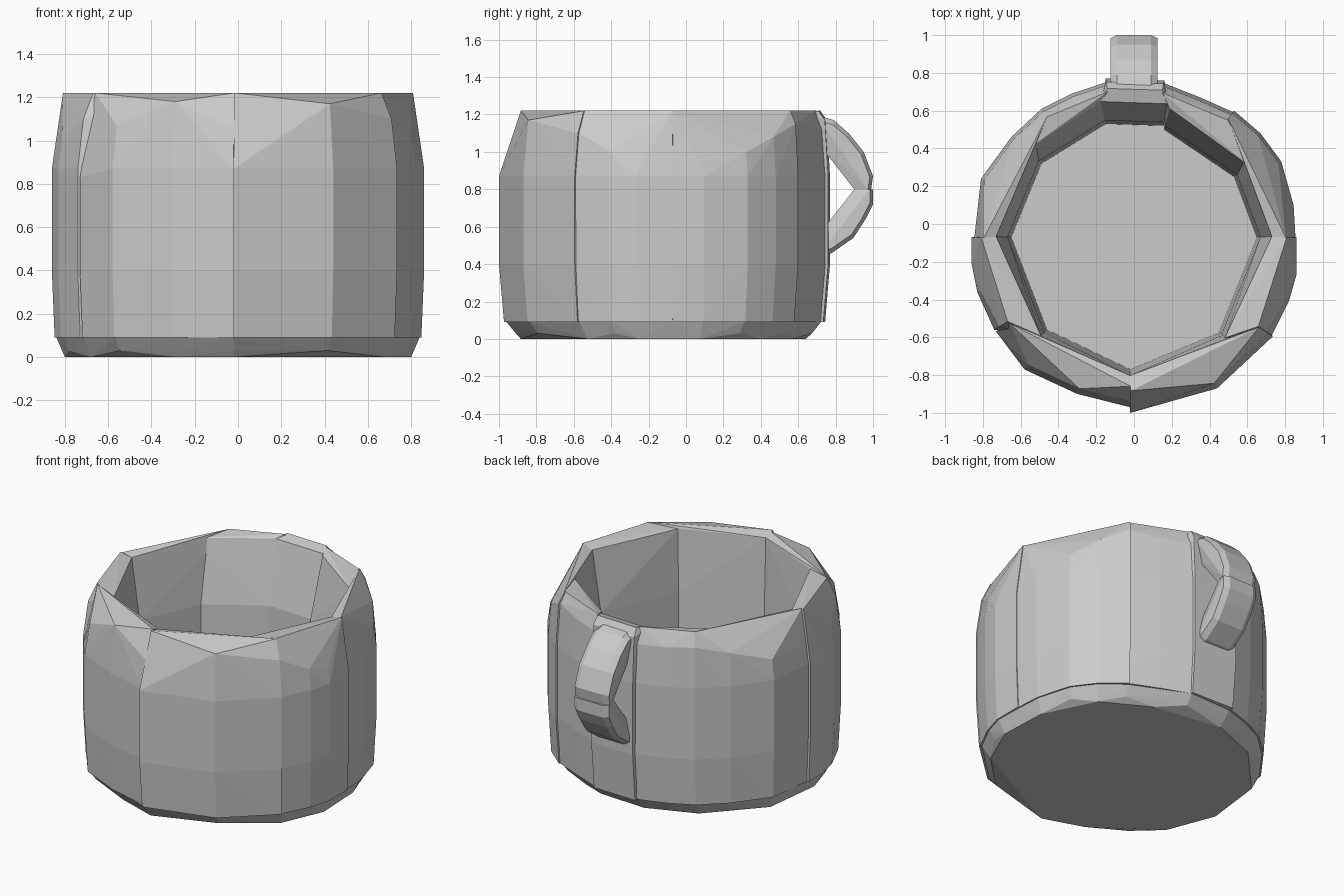
import bpy, bmesh

CY = -0.1  # cup axis position in y


def hull(name, pts):
    """Convex solid around a set of points."""
    bm = bmesh.new()
    for p in pts:
        bm.verts.new(p)
    res = bmesh.ops.convex_hull(bm, input=bm.verts[:])
    loose = {e for k in ("geom_interior", "geom_unused") for e in res[k]
             if isinstance(e, bmesh.types.BMVert)}
    bmesh.ops.delete(bm, geom=list(loose), context='VERTS')
    bmesh.ops.recalc_face_normals(bm, faces=bm.faces[:])
    me = bpy.data.meshes.new(name)
    bm.to_mesh(me)
    bm.free()
    ob = bpy.data.objects.new(name, me)
    bpy.context.collection.objects.link(ob)
    return ob


def scaled(x, y, f, z, fy=None):
    return (x * f, CY + (y - CY) * (fy or f), z)


# Wall staves: outer plan points with shoulder height, then inner seam points
staves = [
    ([(-0.02, -1.0, 0.95), (0.44, -0.87, 1.17), (0.735, -0.595, 1.1)],
     [(-0.02, -0.77), (0.44, -0.58)]),
    ([(0.73, -0.59, 1.1), (0.82, -0.41, 1.0), (0.86, -0.27, 0.95), (0.86, -0.07, 0.95)],
     [(0.45, -0.57), (0.65, -0.07)]),
    ([(0.855, -0.07, 0.95), (0.845, 0.1, 0.95), (0.78, 0.33, 1.0), (0.67, 0.48, 1.08),
      (0.53, 0.6, 1.15)], [(0.65, -0.07), (0.53, 0.25)]),
    ([(0.53, 0.59, 1.15), (0.35, 0.67, 1.12), (0.16, 0.745, 1.12)],
     [(0.53, 0.25), (0.16, 0.5)]),
    ([(0.16, 0.76, 1.17), (-0.15, 0.77, 1.17)],
     [(0.16, 0.52), (-0.15, 0.53)]),
    ([(-0.15, 0.75, 1.12), (-0.33, 0.69, 1.12), (-0.49, 0.61, 1.13)],
     [(-0.15, 0.53), (-0.49, 0.32)]),
    ([(-0.49, 0.61, 1.13), (-0.65, 0.46, 1.08), (-0.81, 0.24, 1.0), (-0.845, -0.07, 1.0)],
     [(-0.49, 0.32), (-0.65, -0.07)]),
    ([(-0.86, -0.07, 0.95), (-0.86, -0.21, 0.95), (-0.83, -0.36, 1.0), (-0.74, -0.56, 1.1)],
     [(-0.65, -0.07), (-0.46, -0.56)]),
    ([(-0.73, -0.57, 0.83), (-0.58, -0.77, 1.07), (-0.3, -0.9, 1.18), (-0.02, -0.97, 1.05)],
     [(-0.46, -0.56), (-0.02, -0.77)]),
]
for i, (outer, inner) in enumerate(staves):
    pts = []
    for x, y, shoulder in outer:
        pts += [scaled(x, y, 0.985, 0.09, 0.97), scaled(x, y, 1, 0.4),
                scaled(x, y, 1, min(shoulder, 0.87)),
                scaled(x, y, 0.98 if y > -0.5 else 0.965, shoulder)]
    for x, y, _ in (outer[0], outer[-1]):
        f = 0.94 - 0.07 * max(0, CY - y) / 0.9
        pts.append(scaled(x, y, f, 1.22))
    for x, y in inner:
        flare = 1.12 + 0.07 * (y - CY) / 0.65
        pts += [(x, y, 0.09), scaled(x, y, 1.03, 0.8), scaled(x, y, flare, 1.2)]
    hull(f"wall_stave_{i + 1}", pts)

# Base disc with a bevelled edge
plan = [p for outer, _ in staves for p in outer[:-1]]
hull("base", [scaled(x, y, 0.93, 0, 0.87) for x, y, _ in plan[::2]]
     + [scaled(x, y, 0.94, 0.03, 0.9) for x, y, _ in plan]
     + [scaled(x, y, 0.975, 0.09, 0.955) for x, y, _ in plan])


# Handle: two rounded wedges meeting at the outermost point
def handle(name, edge, inner):
    pts = []
    for s in (-1, 1):
        for y, z in edge:
            pts.append((s * 0.09, y, z))
            pts.append((s * 0.125, 0.75 + (y - 0.75) * 0.93, 0.8 + (z - 0.8) * 0.93))
        pts += [(s * 0.1, y, z) for y, z in inner]
    hull(name, pts)


handle("handle_upper", [(0.72, 1.19), (0.79, 1.17), (0.87, 1.1), (0.95, 1.0), (1.0, 0.87),
                        (0.99, 0.8)], [(0.9, 0.8), (0.72, 1.03)])
handle("handle_lower", [(0.72, 0.44), (0.78, 0.46), (0.895, 0.54), (0.96, 0.64), (1.0, 0.72),
                        (1.0, 0.8)], [(0.9, 0.8), (0.72, 0.57)])
